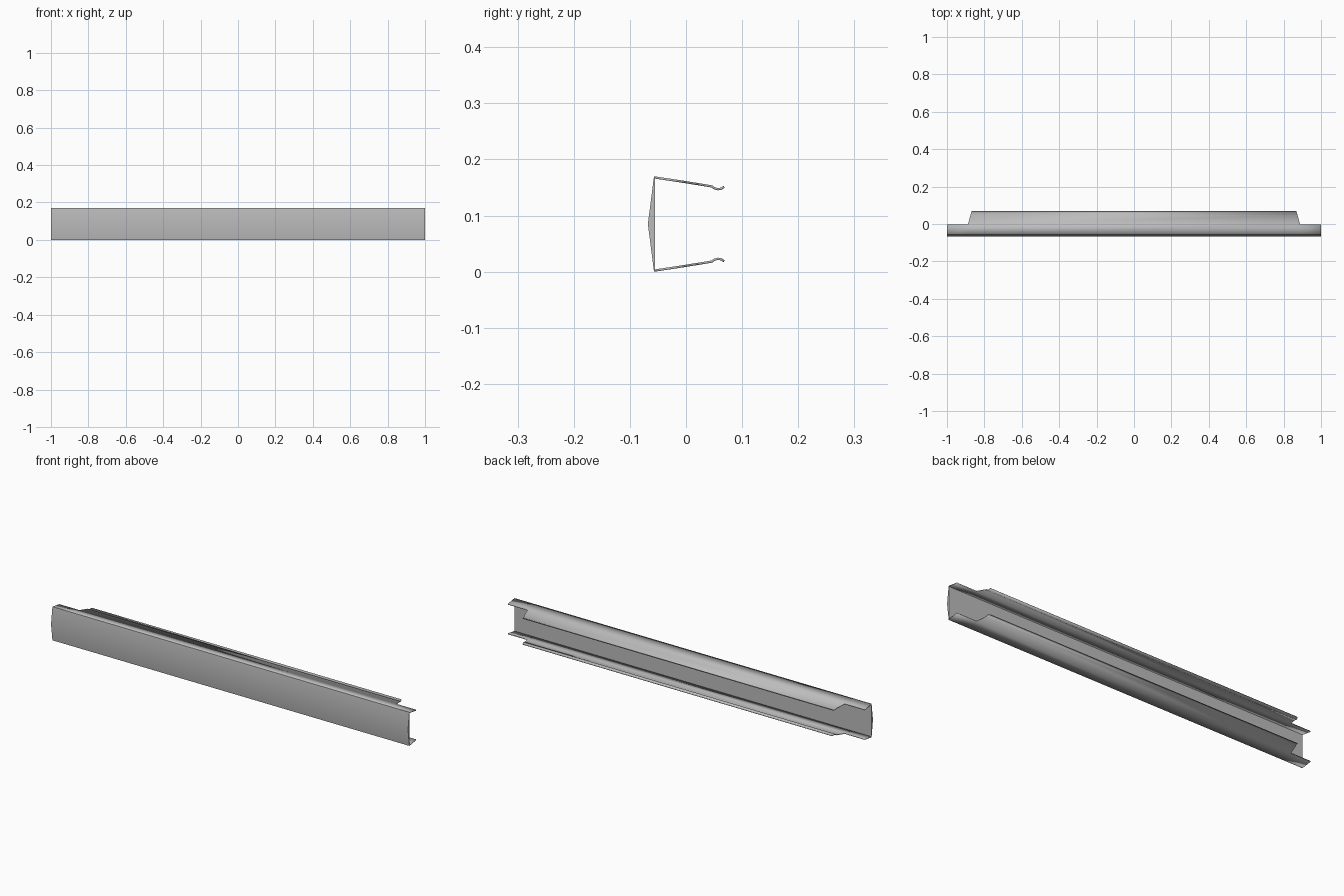
import bpy
import bmesh
import math

cube = bpy.data.objects.get("Cube")
if cube:
    bpy.data.objects.remove(cube, do_unlink=True)

MID_Z = 0.085      # height of the symmetry plane
HALF_LEN = 1.0
NOTCH_X = 0.888    # where the end notches begin
TAB_X = 0.868      # half length of the clip lip

steel = bpy.data.materials.new("grey_metal")
steel.use_nodes = True
grey = (0.5, 0.5, 0.5, 1)
steel.diffuse_color = grey
steel.node_tree.nodes["Principled BSDF"].inputs["Base Color"].default_value = grey


def add_object(name, bm):
    mesh = bpy.data.meshes.new(name)
    bmesh.ops.recalc_face_normals(bm, faces=bm.faces)
    bm.to_mesh(mesh)
    bm.free()
    mesh.materials.append(steel)
    obj = bpy.data.objects.new(name, mesh)
    obj.location.z = MID_Z
    bpy.context.collection.objects.link(obj)
    return obj


def smooth(obj):
    bpy.ops.object.select_all(action="DESELECT")
    obj.select_set(True)
    bpy.context.view_layer.objects.active = obj
    bpy.ops.object.shade_smooth_by_angle(angle=math.radians(30))


# Front plate: slightly bowed face with a flat back, extruded along x
bm = bmesh.new()
profile = [(-0.055, -0.085), (-0.057, -0.085), (-0.068, 0),
           (-0.057, 0.085), (-0.055, 0.085)]
end = bm.faces.new([bm.verts.new((-HALF_LEN, y, z)) for y, z in profile])
ext = bmesh.ops.extrude_face_region(bm, geom=[end])
moved = [v for v in ext["geom"] if isinstance(v, bmesh.types.BMVert)]
bmesh.ops.translate(bm, verts=moved, vec=(2 * HALF_LEN, 0, 0))
smooth(add_object("front_plate", bm))

# Side flanges: sheet with notched ends and a curled clip lip, mirrored in z
bm = bmesh.new()


def row(y, z, xs):
    return [bm.verts.new((x, y, z)) for x in xs]


def bridge(a, b):
    for i in range(len(a) - 1):
        bm.faces.new((a[i], a[i + 1], b[i + 1], b[i]))


wide = [-HALF_LEN, -NOTCH_X, NOTCH_X, HALF_LEN]
root = row(-0.056, 0.083, wide)
shelf = row(-0.002, 0.0748, wide)
bridge(root, shelf)

last = shelf[1:3]
lip = [(0.046, 0.067), (0.051, 0.0635), (0.057, 0.062),
       (0.063, 0.063), (0.068, 0.0665)]
for y, z in lip:
    x = NOTCH_X + (TAB_X - NOTCH_X) * y / 0.068
    new = row(y, z, (-x, x))
    bridge(last, new)
    last = new

flanges = add_object("side_flanges", bm)
smooth(flanges)
solid = flanges.modifiers.new("sheet_thickness", "SOLIDIFY")
solid.thickness = 0.004
solid.offset = 0
mirror = flanges.modifiers.new("mirror", "MIRROR")
mirror.use_axis = (False, False, True)
mirror.use_clip = False
